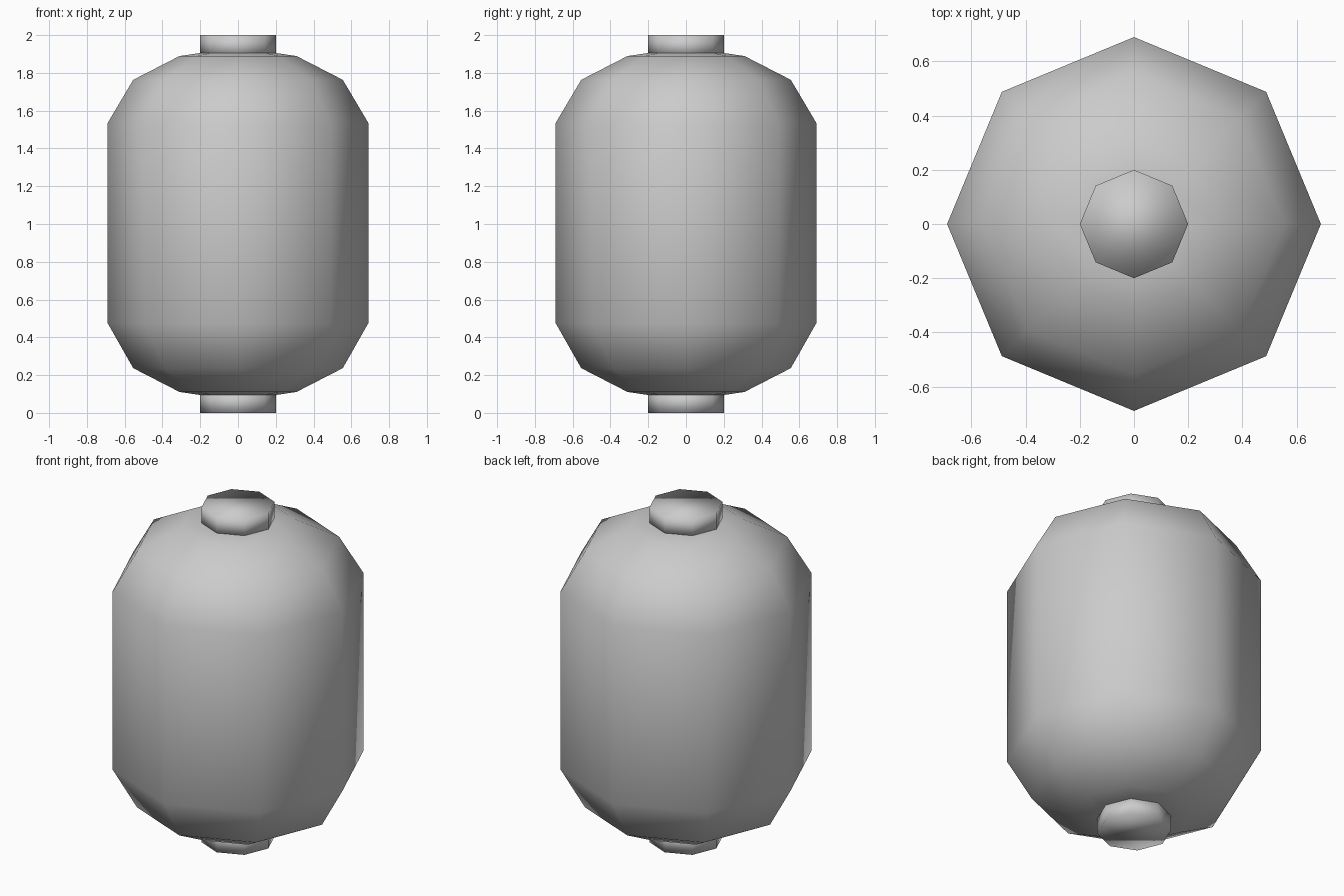
import bpy, bmesh
from math import cos, sin, pi

if "Cube" in bpy.data.objects:
    bpy.data.objects.remove(bpy.data.objects["Cube"])

SIDES = 8


def lathe(name, profile):
    """Revolve (radius, z) points into a closed, smooth-shaded octagonal solid."""
    bm = bmesh.new()
    rings = [[bm.verts.new((r * cos(2 * pi * i / SIDES), r * sin(2 * pi * i / SIDES), z))
              for i in range(SIDES)] for r, z in profile]
    for lower, upper in zip(rings, rings[1:]):
        for i in range(SIDES):
            j = (i + 1) % SIDES
            bm.faces.new((lower[i], lower[j], upper[j], upper[i]))
    bm.faces.new(rings[0][::-1])
    bm.faces.new(rings[-1])
    for f in bm.faces:
        f.smooth = True
    mesh = bpy.data.meshes.new(name)
    bm.to_mesh(mesh)
    bm.free()
    obj = bpy.data.objects.new(name, mesh)
    bpy.context.collection.objects.link(obj)
    return obj


# Lantern body: lower half profile, mirrored about z = 1
half = [(0.19, 0.093), (0.31, 0.111), (0.555, 0.237), (0.69, 0.475)]
body = half + [(r, 2 - z) for r, z in reversed(half)]
body[4] = (0.69, 1.535)
lathe("lantern_body", body)

# End collars
lathe("bottom_collar", [(0.2, 0.0), (0.2, 0.11)])
lathe("top_collar", [(0.2, 1.89), (0.2, 2.0)])
